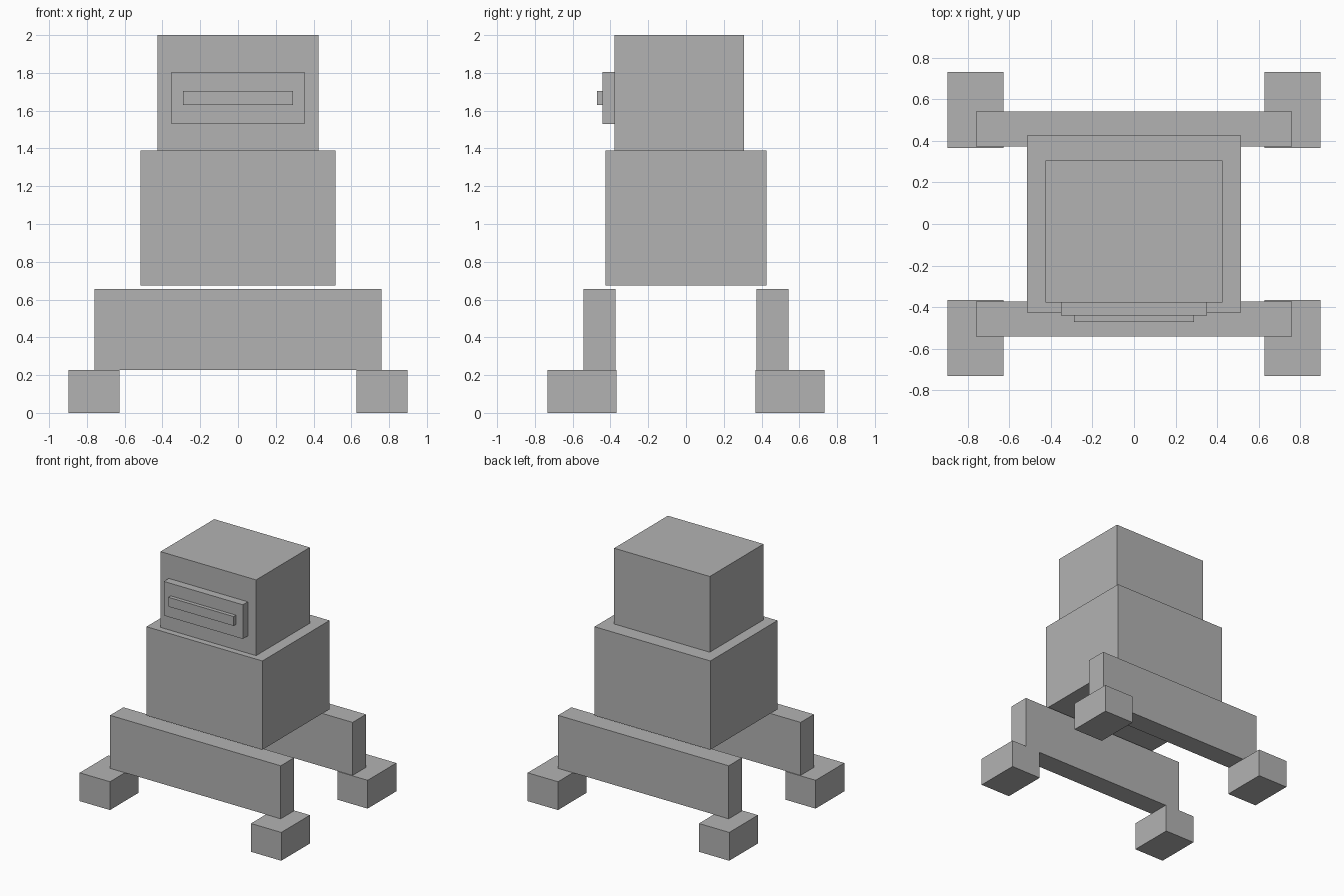
import bpy

cube = bpy.data.objects.get("Cube")
if cube:
    bpy.data.objects.remove(cube, do_unlink=True)

grey = bpy.data.materials.new("plain_grey")
grey.use_nodes = True
grey.diffuse_color = (0.45, 0.45, 0.45, 1)
grey.node_tree.nodes["Principled BSDF"].inputs["Base Color"].default_value = (0.45, 0.45, 0.45, 1)


def box(name, x, y, z):
    """Add a flat-sided box spanning the given (low, high) ranges."""
    spans = (x, y, z)
    bpy.ops.mesh.primitive_cube_add(size=1, location=[(a + b) / 2 for a, b in spans])
    ob = bpy.context.object
    ob.name = name
    ob.scale = [b - a for a, b in spans]
    bpy.ops.object.transform_apply(location=False, rotation=False, scale=True)
    ob.data.materials.append(grey)
    return ob


def mirrored(side, low, high):
    """Range on the positive or negative side of an axis."""
    return tuple(sorted((side * low, side * high)))


# Torso and head
box("body", (-0.516, 0.516), (-0.427, 0.427), (0.675, 1.39))
box("head", (-0.426, 0.426), (-0.378, 0.306), (1.39, 2.0))

# Face plate with a raised bar
box("face_plate", (-0.352, 0.352), (-0.441, -0.378), (1.529, 1.804))
box("face_bar", (-0.29, 0.29), (-0.471, -0.441), (1.629, 1.704))

# Wide leg beams and feet, front and back
for end, sy in (("front", -1), ("back", 1)):
    box(end + "_leg_beam", (-0.76, 0.76), mirrored(sy, 0.373, 0.542), (0.228, 0.655))
    for side, sx in (("left", 1), ("right", -1)):
        box(f"{end}_{side}_foot", mirrored(sx, 0.628, 0.898),
            mirrored(sy, 0.367, 0.732), (0, 0.228))
